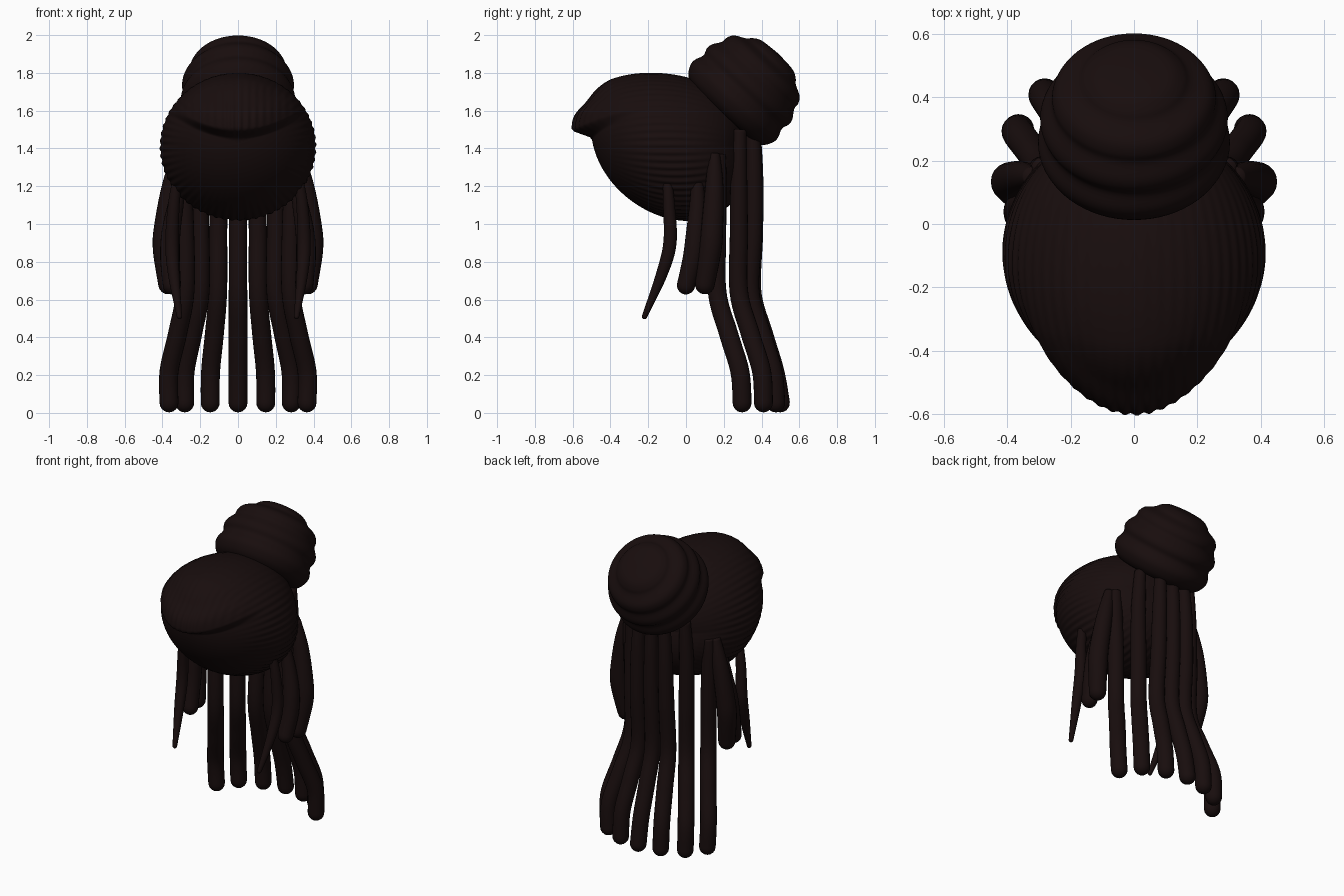
import bpy, bmesh, math
from mathutils import Vector

if "Cube" in bpy.data.objects:
    bpy.data.objects.remove(bpy.data.objects["Cube"])

mat = bpy.data.materials.new("dark_brown_hair")
mat.diffuse_color = (0.009, 0.004, 0.004, 1)
mat.use_nodes = True
mat.node_tree.nodes["Principled BSDF"].inputs["Base Color"].default_value = mat.diffuse_color


def loft(name, rings):
    """Skin closed rings of points into a smooth capped surface."""
    bm = bmesh.new()
    vr = [[bm.verts.new(p) for p in r] for r in rings]
    n = len(vr[0])
    for a, b in zip(vr, vr[1:]):
        for i in range(n):
            j = (i + 1) % n
            bm.faces.new((a[i], a[j], b[j], b[i]))
    bm.faces.new(vr[0])
    bm.faces.new(vr[-1])
    bmesh.ops.recalc_face_normals(bm, faces=bm.faces)
    for f in bm.faces:
        f.smooth = True
    me = bpy.data.meshes.new(name)
    bm.to_mesh(me)
    bm.free()
    me.materials.append(mat)
    ob = bpy.data.objects.new(name, me)
    bpy.context.collection.objects.link(ob)
    return ob


def spline(keys, steps):
    """Catmull-Rom through keys of any dimension."""
    out = []
    k = [keys[0]] + list(keys) + [keys[-1]]
    for s in range(len(keys) - 1):
        for q in range(steps):
            t = q / steps
            out.append([0.5 * (2 * b + (c - a) * t + (2 * a - 5 * b + 4 * c - d) * t * t
                        + (3 * b - a - 3 * c + d) * t ** 3)
                        for a, b, c, d in zip(*k[s:s + 4])])
    return out + [list(keys[-1])]


# Main hair mass: grooved ellipsoid with poles front and back, plus a front lip
def cap_point(th, ph):
    c, s = math.cos(th), math.sin(th)
    rip = 1 + 0.010 * math.sin(60 * ph) * s ** 6 * (1 - 0.8 * max(0, math.sin(ph)))
    x = 0.412 * s * math.cos(ph) * rip
    z = 1.41 + 0.39 * s * math.sin(ph) * rip
    y = -0.09 - 0.4 * c - 0.25 * (z - 1.41)
    if c > 0:
        edge = 1.50 + 1.0 * x * x
        if z < edge:
            k = min(1, max(0, (z - edge + 0.05) / 0.05))
            k = k * k * (3 - 2 * k)
        else:
            k = 0.55 + 0.45 * math.exp(-((z - edge) / 0.12) ** 4)
        k *= min(1, c / 0.4) * math.exp(-(x / 0.29) ** 2)
        y -= k * (0.10 + 0.004 * math.sin(x * 157))
    elif z > 1.41:
        y -= 0.4 * (z - 1.41) * c      # fuller crown under the bun
    return (x, y, z)


loft("hair_cap", [[cap_point(0.01 + (math.pi - 0.02) * i / 80, 2 * math.pi * j / 300)
                   for j in range(300)] for i in range(81)])

# Coiled bun: bulging rings along an axis tilted up and back
base, axis = Vector((0, 0.208, 1.60)), Vector((0, 0.68, 0.73)).normalized()
side, up = Vector((1, 0, 0)), axis.cross(Vector((1, 0, 0)))
bun = [(0.01, 0.0), (0.2, -0.02), (0.265, 0.0), (0.297, 0.045), (0.302, 0.085), (0.284, 0.135),
       (0.296, 0.175), (0.290, 0.21), (0.261, 0.255), (0.257, 0.29), (0.235, 0.325),
       (0.18, 0.355), (0.155, 0.38), (0.11, 0.403), (0.01, 0.412)]
loft("hair_bun", [[base + axis * t + (side * math.cos(a) + up * math.sin(a)) * r
                   for a in (2 * math.pi * j / 64 for j in range(64))]
                  for r, t in spline(bun, 4)])


# Hanging locks: tubes with rounded lower tips
def lock(name, keys, radii, mirror=True):
    pts = spline([k + (r,) for k, r in zip(keys, radii)], 8)
    end, r = Vector(pts[-1][:3]), pts[-1][3]
    d = (end - Vector(pts[-2][:3])).normalized()
    for a in (20, 40, 60, 75, 88):
        a = math.radians(a)
        pts.append([*(end + d * r * math.sin(a)), r * math.cos(a)])
    for s, tag in ((1, "_right"), (-1, "_left")) if mirror else ((1, ""),):
        rings = []
        for i, p in enumerate(pts):
            a, b = pts[max(0, i - 1)], pts[min(len(pts) - 1, i + 1)]
            t = (Vector(b[:3]) - Vector(a[:3])).normalized()
            u = t.cross(Vector((0, 1, 0))).normalized()
            v = t.cross(u)
            ring = [Vector(p[:3]) + (u * math.cos(q) + v * math.sin(q)) * p[3]
                    for q in (2 * math.pi * j / 20 for j in range(20))]
            rings.append([(s * c.x, c.y, c.z) for c in ring])
        loft(name + tag, rings)


long_r = [0.035, 0.044, 0.048, 0.049, 0.05, 0.05, 0.05]
zs = [1.50, 1.25, 0.95, 0.64, 0.42, 0.22, 0.053]
zs_low = [1.37] + zs[1:]
# Back locks: x and y along the heights above
backs = {
    "back_lock_centre": ([0] * 7, [.36, .365, .36, .35, .41, .47, .50], zs),
    "back_lock_inner": ([.09, .10, .105, .107, .125, .145, .147], [.355, .36, .355, .34, .40, .46, .475], zs),
    "back_lock_middle": ([.19, .20, .20, .20, .24, .28, .282], [.285, .28, .28, .28, .34, .40, .41], zs),
    "back_lock_outer": ([.29, .29, .28, .28, .32, .365, .365], [.175, .17, .165, .165, .225, .285, .297], zs_low),
}
for name, (xs, ys, hs) in backs.items():
    lock(name, list(zip(xs, ys, hs)), long_r, mirror=xs[-1] > 0)

# Shorter side locks and the thin tapered lock in front of the ears
lock("side_lock_rear", [(.32, .15, 1.37), (.355, .15, 1.2), (.385, .14, 1.0), (.392, .13, .87), (.37, .10, .68)],
     [.03, .048, .057, .059, .052])
lock("side_lock_front", [(.30, .06, 1.25), (.33, .06, 1.1), (.355, .05, .95), (.36, .035, .82), (.35, .0, .675)],
     [.03, .042, .05, .052, .048])
lock("temple_lock", [(.32, -.10, 1.24), (.34, -.09, 1.1), (.35, -.085, .9), (.34, -.13, .73), (.31, -.22, .51)],
     [.025, .031, .035, .03, .014])
